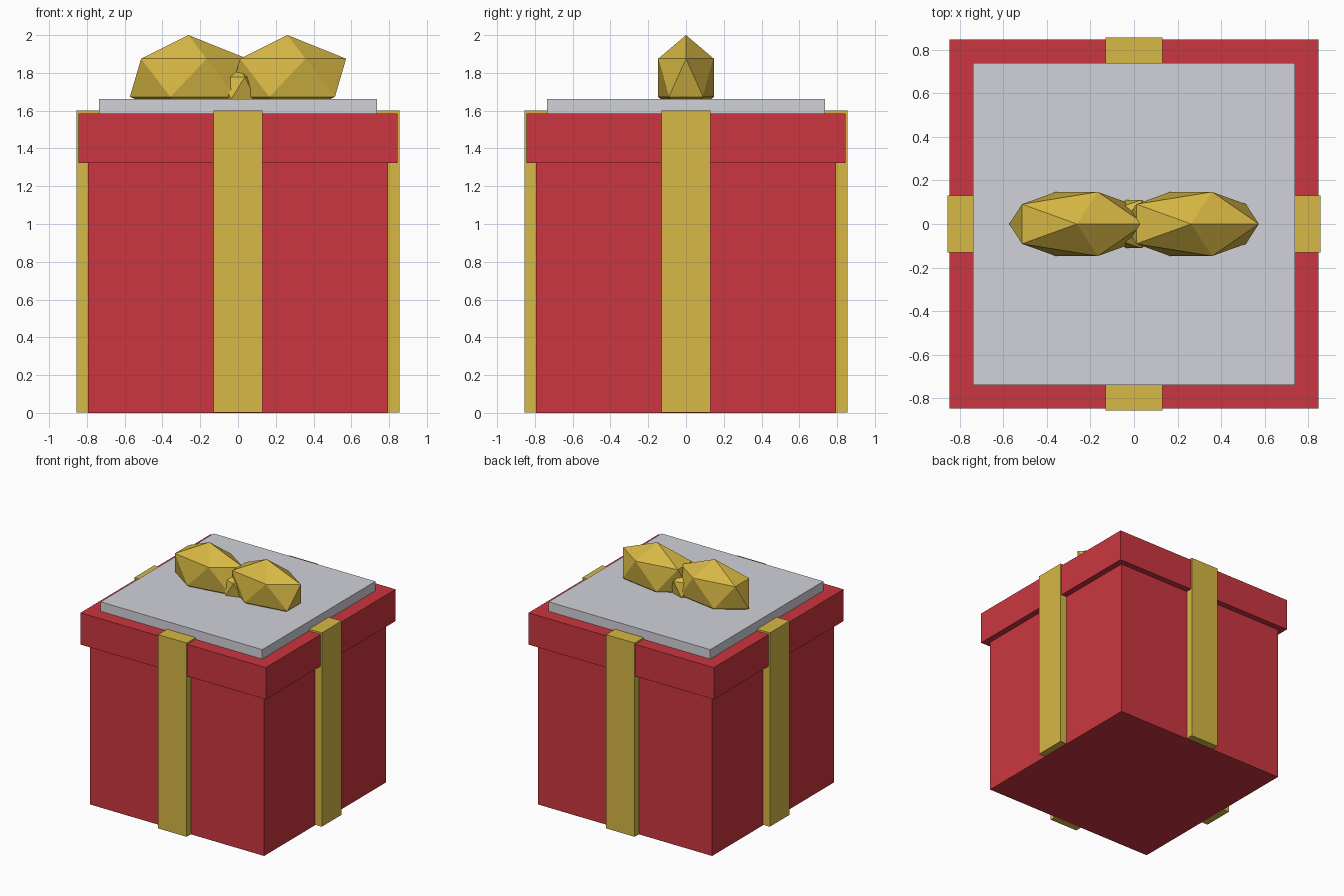
import bpy
import math
from mathutils import Matrix

cube = bpy.data.objects.get("Cube")
if cube:
    bpy.data.objects.remove(cube, do_unlink=True)


def material(name, rgb):
    mat = bpy.data.materials.new(name)
    mat.use_nodes = True
    colour = (*rgb, 1.0)
    mat.diffuse_color = colour
    mat.node_tree.nodes["Principled BSDF"].inputs["Base Color"].default_value = colour
    return mat


red = material("red paper", (0.60, 0.037, 0.05))
gold = material("gold ribbon", (0.68, 0.48, 0.058))
grey = material("pale grey", (0.64, 0.64, 0.70))


def finish(name, mat):
    obj = bpy.context.object
    obj.name = name
    obj.data.name = name
    obj.data.materials.append(mat)
    return obj


def block(name, mat, half_x, y0, y1, z0, z1):
    """Box centred on x, with its size baked into the mesh."""
    bpy.ops.mesh.primitive_cube_add(size=1)
    obj = finish(name, mat)
    centre = Matrix.Translation((0, (y0 + y1) / 2, (z0 + z1) / 2))
    obj.data.transform(centre @ Matrix.Diagonal((2 * half_x, y1 - y0, z1 - z0, 1)))
    return obj


def gem(name, x, z, scale):
    """Faceted twenty-sided piece of the bow."""
    bpy.ops.mesh.primitive_ico_sphere_add(subdivisions=1, radius=1)
    obj = finish(name, gold)
    obj.data.transform(Matrix.Diagonal((*scale, 1)))
    obj.location = (x, 0, z)
    return obj


# Box, lid and raised top panel
block("box_body", red, 0.795, -0.795, 0.795, 0, 1.4)
block("lid", red, 0.845, -0.845, 0.845, 1.323, 1.585)
block("top_panel", grey, 0.737, -0.737, 0.737, 1.57, 1.663)

# One ribbon strip on each side
for i, side in enumerate(("front", "left", "back", "right")):
    strip = block("ribbon_" + side, gold, 0.13, -0.855, -0.70, 0.003, 1.6)
    strip.data.transform(Matrix.Rotation(i * math.pi / 2, 4, "Z"))

# Bow with two loops and a knot
for side, x in (("left", 0.262), ("right", -0.262)):
    gem("bow_loop_" + side, x, 1.774, (0.347, 0.173, 0.226))
gem("bow_knot", 0, 1.72, (0.13, 0.13, 0.13))
